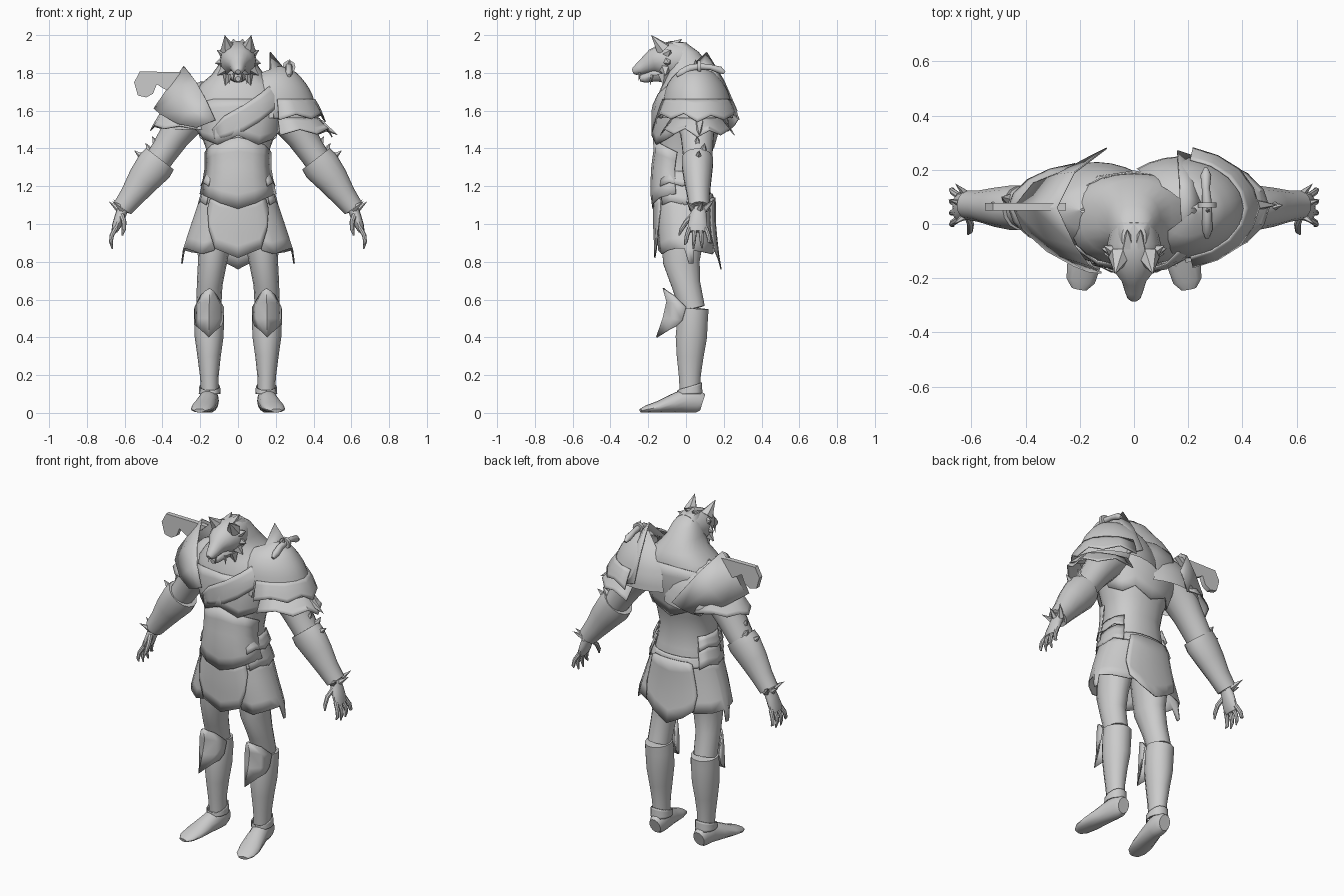
import bpy, bmesh, math
from mathutils import Vector as V

grey = bpy.data.materials.new("plain grey")
grey.diffuse_color = (0.6, 0.6, 0.6, 1)


def make(name, verts, faces, mirror=False, thick=0, angle=40):
    me = bpy.data.meshes.new(name)
    me.from_pydata([tuple(v) for v in verts], [], faces)
    bm = bmesh.new()
    bm.from_mesh(me)
    bmesh.ops.recalc_face_normals(bm, faces=bm.faces)
    bm.to_mesh(me)
    bm.free()
    me.materials.append(grey)
    ob = bpy.data.objects.new(name, me)
    bpy.context.collection.objects.link(ob)
    bpy.ops.object.select_all(action='DESELECT')
    ob.select_set(True)
    bpy.context.view_layer.objects.active = ob
    bpy.ops.object.shade_smooth_by_angle(angle=math.radians(angle))
    if thick:
        m = ob.modifiers.new("thickness", 'SOLIDIFY')
        m.thickness = thick
        m.offset = 0
    if mirror:
        m = ob.modifiers.new("mirror", 'MIRROR')
    return ob


def grid(name, rows, closed=False, caps=False, **kw):
    """Skin between rows of points of equal length."""
    n = len(rows[0])
    faces = [(r * n + i, r * n + (i + 1) % n, (r + 1) * n + (i + 1) % n, (r + 1) * n + i)
             for r in range(len(rows) - 1) for i in range(n if closed else n - 1)]
    if caps:
        faces += [tuple(range(n)), tuple(range((len(rows) - 1) * n, len(rows) * n))]
    return make(name, [p for row in rows for p in row], faces, **kw)


def tube(name, secs, side=(0, 1, 0), n=14, **kw):
    """Sections (x, y, z, radius across, radius along side) swept along their centres."""
    side, rows = V(side), []
    for i, s in enumerate(secs):
        t = V(secs[min(i + 1, len(secs) - 1)][:3]) - V(secs[max(i - 1, 0)][:3])
        u = t.cross(side).normalized()
        v = u.cross(t).normalized()
        rows.append([V(s[:3]) + u * s[3] * math.cos(k * math.tau / n) + v * s[4] * math.sin(k * math.tau / n)
                     for k in range(n)])
    return grid(name, rows, True, True, **kw)


def spike(name, base, tip, r, n=5, **kw):
    b, t = V(base), V(tip)
    d = (t - b).normalized()
    u = d.orthogonal().normalized()
    v = d.cross(u)
    ring = [b + r * (u * math.cos(k * math.tau / n) + v * math.sin(k * math.tau / n)) for k in range(n)]
    return make(name, ring + [t], [(k, (k + 1) % n, n) for k in range(n)] + [tuple(range(n))], **kw)


def point(prof, z, deg, off=0):
    """Point on a profile of (z, cx, cy, rx, ry[, squareness]); 0 degrees faces front, 90 faces +x."""
    z0 = min(max(z, prof[0][0]), prof[-1][0])
    for a, b in zip(prof, prof[1:]):
        if z0 <= b[0]:
            break
    f = (z0 - a[0]) / (b[0] - a[0])
    cx, cy, rx, ry = [p + (q - p) * f for p, q in zip(a[1:5], b[1:5])]
    power = a[5] if len(a) > 5 else .86
    s, c = math.sin(math.radians(deg)), math.cos(math.radians(deg))
    sup = lambda w: math.copysign(abs(w) ** power, w)
    return V((cx + (rx + off) * sup(s), cy - (ry + off) * sup(c), z))


def shell(name, prof, n=24, **kw):
    return grid(name, [[point(prof, p[0], k * 360 / n) for k in range(n)] for p in prof], True, True, **kw)


def wrap(name, prof, cols, off=.012, flare=0, rows=5, **kw):
    """Plate hugging a profile; columns are (degrees, top z, bottom z)."""
    kw.setdefault("thick", .006)
    return grid(name, [[point(prof, t + (b - t) * r / rows, a, off + flare * r / rows) for a, t, b in cols]
                       for r in range(rows + 1)], **kw)


# torso with the thick neck and humped back
body = [(1.05, 0, 0, .185, .14), (1.12, 0, -.01, .185, .15), (1.2, 0, -.02, .17, .145), (1.3, 0, -.025, .16, .14),
        (1.4, 0, -.01, .17, .145), (1.5, 0, 0, .205, .165), (1.6, 0, .01, .235, .175), (1.68, 0, .02, .24, .17),
        (1.74, 0, .03, .2, .155), (1.79, 0, .03, .14, .135), (1.85, 0, .005, .098, .11),
        (1.91, 0, -.02, .077, .088), (1.96, 0, -.05, .045, .05)]
shell("torso", body)

# chest, sash, belly and back armour
wrap("chest_plate", body, [(-85, 1.56, 1.5), (-60, 1.64, 1.45), (-30, 1.66, 1.42), (0, 1.66, 1.47),
                           (30, 1.66, 1.42), (60, 1.64, 1.45), (85, 1.56, 1.5)], .004, .014)
wrap("chest_sash", body, [(-35, 1.5, 1.45), (-15, 1.57, 1.46), (5, 1.63, 1.49), (25, 1.69, 1.54),
                          (45, 1.73, 1.6), (65, 1.74, 1.65)], .015)
wrap("belly_plate", body, [(-80, 1.38, 1.16), (-45, 1.42, 1.14), (-22, 1.44, 1.11), (0, 1.46, 1.08),
                           (22, 1.44, 1.11), (45, 1.42, 1.14), (80, 1.38, 1.16)], .01, .016)
wrap("back_plate", body, [(95, 1.6, 1.46), (125, 1.7, 1.42), (150, 1.72, 1.45), (180, 1.73, 1.4),
                          (210, 1.72, 1.45), (235, 1.7, 1.42), (265, 1.6, 1.46)], .004, .006)
for k, (top, bot) in enumerate([(1.28, 1.2), (1.22, 1.1)]):
    wrap("hip_guard_%d" % (k + 1), body, [(a, top, bot + .02 * (i % 2))
         for i, a in enumerate((50, 70, 90, 110, 130))], .006, .02, 3, mirror=True)
wrap("belt", body, [(a, 1.16, 1.09 + .02 * abs(math.sin(math.radians(a)))) for a in range(45, 316, 15)], .006, .008)

# skirt panels
skirt = [(.74, 0, .01, .305, .165), (.86, 0, 0, .29, .155), (1.0, 0, -.01, .245, .152), (1.16, 0, -.01, .19, .15)]
wrap("front_flap", skirt, [(-42, 1.13, 1.08), (-32, 1.14, .97), (-21, 1.14, .87), (0, 1.14, .82),
                           (21, 1.14, .87), (32, 1.14, .97), (42, 1.13, 1.08)], .01)
wrap("back_flap", skirt, [(145, 1.13, .95), (152, 1.14, .86), (165, 1.14, .81), (180, 1.14, .76),
                          (195, 1.14, .81), (208, 1.14, .86), (215, 1.13, .95)], .014)
wrap("side_panel", skirt, [(22, 1.15, .86), (38, 1.15, .84), (55, 1.15, .86), (72, 1.15, .87), (88, 1.15, .87),
                           (92, 1.15, .79), (99, 1.15, .79), (102, 1.15, .86), (125, 1.15, .85),
                           (150, 1.15, .84), (168, 1.15, .86)], .0, mirror=True)

# legs, boots and knee guards
tube("leg", [(.105, 0, 1.1, .095, .12), (.125, -.015, .95, .095, .115), (.135, -.025, .8, .077, .1),
             (.15, 0, .68, .068, .078), (.155, .035, .55, .066, .068)], mirror=True)
tube("boot", [(.155, .04, .555, .077, .082), (.153, .035, .5, .08, .083), (.153, .028, .4, .076, .085),
              (.153, .022, .3, .062, .073), (.152, .02, .2, .05, .06), (.15, .02, .12, .046, .055)], mirror=True)
wrap("boot_cuff", [(.1, .15, .02, .053, .062), (.15, .15, .02, .05, .06)],
     [(a, .14 - .02 * math.cos(math.radians(a)), .1) for a in range(0, 361, 30)], .002, mirror=True)
tube("foot", [(.148, .088, .055, .036, .046), (.148, .06, .064, .047, .064), (.153, 0, .066, .05, .066),
              (.168, -.07, .05, .056, .049), (.185, -.15, .031, .062, .03), (.197, -.21, .02, .053, .019),
              (.203, -.24, .012, .028, .01)], side=(0, 0, 1), mirror=True)
grid("knee_guard", [[(.115, -.06, .62), (.13, -.1, .645), (.15, -.12, .66), (.175, -.1, .645), (.195, -.06, .62)],
                    [(.078, .0, .56), (.1, -.07, .58), (.152, -.1, .59), (.205, -.07, .58), (.227, .0, .56)],
                    [(.08, -.02, .49), (.1, -.075, .5), (.154, -.12, .5), (.205, -.075, .5), (.225, -.02, .49)],
                    [(.09, -.05, .46), (.115, -.09, .44), (.155, -.155, .4), (.195, -.09, .44), (.22, -.05, .46)]],
     mirror=True, thick=.008)

# arms, bracers and hands
tube("arm", [(.17, .05, 1.64, .1, .11), (.27, .055, 1.56, .1, .105), (.34, .06, 1.46, .082, .088),
             (.4, .062, 1.37, .073, .08), (.46, .062, 1.28, .07, .07), (.61, .07, 1.08, .04, .042)], mirror=True)
tube("bracer", [(.413, .06, 1.345, .092, .084), (.44, .06, 1.31, .1, .084), (.5, .062, 1.235, .086, .074),
                (.56, .066, 1.15, .066, .06), (.61, .07, 1.085, .055, .055)], mirror=True)
for k, (b, t) in enumerate([((.41, .06, 1.38), (.455, .06, 1.465)), ((.46, .06, 1.32), (.55, .07, 1.39)),
                            ((.44, .08, 1.34), (.49, .1, 1.43)), ((.62, .07, 1.07), (.685, .09, 1.12)),
                            ((.61, .1, 1.08), (.66, .15, 1.13)), ((.61, .04, 1.08), (.665, .0, 1.12))]):
    spike("bracer_fin_%d" % (k + 1), b, t, .045 if k < 3 else .022, mirror=True)
tube("palm", [(.605, .07, 1.09, .03, .036), (.625, .065, 1.04, .028, .045), (.643, .06, .99, .024, .052),
              (.655, .06, .96, .016, .046)], mirror=True)
for k in range(4):
    y, low = .02 + .028 * k, (.89, .868, .872, .9)[k]
    s = (k - 1.5) * .014
    tube("finger_%d" % (k + 1), [(.646, y, .98, .013, .013), (.668, y + s * .7, .94, .012, .012),
         (.673, y + s, .905, .01, .01), (.665, y + s * 1.3, low, .004, .004)], n=8, mirror=True)
tube("thumb", [(.617, .04, 1.05, .015, .017), (.603, .0, 1.01, .013, .013), (.605, -.025, .97, .011, .011),
               (.612, -.037, .94, .004, .004)], n=8, mirror=True)

# shoulder domes, open below and pointed outward, with layered jagged fringes
pad = [(1.55, .17, .06, .258, .19, 1.05), (1.62, .17, .06, .246, .187, 1.05), (1.7, .17, .055, .218, .17, 1.05),
       (1.76, .18, .05, .17, .14, 1.05), (1.81, .2, .05, .1, .09, 1.05), (1.835, .22, .05, .01, .01, 1.05)]
flip = lambda prof: [(p[0], -p[1], *p[2:]) for p in prof]
low = [(z - .04, cx, cy, rx - .01, ry - .07, s) for z, cx, cy, rx, ry, s in pad[:4]]
right = [(z - .08, cx + .03, cy, rx - .005, ry - .02, s) for z, cx, cy, rx, ry, s in flip(pad)]
wrap("left_shoulder_dome", pad, [(a, 1.835, 1.56) for a in range(-40, 221, 13)], 0, rows=9, thick=0)
wrap("right_shoulder_dome", right, [(a, 1.755, 1.5) for a in range(-220, 41, 13)], 0, rows=9, thick=0)
jag = [.0, .03, .005, .035, -.01, .025, .0, .03, .0]
wrap("left_upper_fringe", pad, [(10 + 20 * i, 1.66, 1.55 + j) for i, j in enumerate(jag)], .004, .03)
wrap("left_lower_fringe", low, [(10 + 20 * i, 1.56, 1.47 + j) for i, j in enumerate(jag)], .02, .06)
wrap("right_fringe", flip(low), [(-10 - 20 * i, 1.6, 1.5 + j * .6) for i, j in enumerate(jag)], .0, .045)
spike("left_fringe_point", (.43, .07, 1.53), (.53, .07, 1.47), .03)

# upright collar on the left shoulder, with a bone clasp
grid("left_collar", [[(.19, -.14, 1.56), (.18, -.08, 1.74), (.17, .11, 1.91), (.165, .2, 1.76), (.16, .27, 1.6)],
                     [(.24, -.13, 1.56), (.24, -.06, 1.74), (.245, .08, 1.82), (.24, .17, 1.74), (.25, .24, 1.56)]],
     thick=.006)
tube("bone_clasp", [(.265, .205, 1.8, .008, .008), (.265, .18, 1.815, .02, .02), (.265, .13, 1.83, .015, .015),
                    (.27, .07, 1.835, .018, .018), (.27, .02, 1.825, .018, .02), (.27, -.02, 1.8, .02, .024),
                    (.27, -.05, 1.785, .008, .01)], side=(0, 0, 1), n=10)
tube("clasp_ring", [(.27, .08, 1.832, .034, .034), (.27, .06, 1.832, .034, .034)], side=(0, 0, 1), n=10)
spike("clasp_spike", (.27, .05, 1.83), (.275, .05, 1.875), .014)

# flared plate and scrolled horn on the right shoulder
grid("right_flared_plate",
     [[(-.12, -.18, 1.55), (-.17, -.15, 1.66), (-.22, -.08, 1.75), (-.285, .06, 1.835), (-.22, .19, 1.74), (-.1, .28, 1.56)],
      [(-.17, -.175, 1.53), (-.25, -.125, 1.6), (-.33, -.05, 1.68), (-.37, .06, 1.72), (-.29, .18, 1.65), (-.15, .255, 1.52)],
      [(-.22, -.155, 1.51), (-.32, -.1, 1.53), (-.41, -.02, 1.58), (-.445, .06, 1.61), (-.37, .15, 1.56), (-.2, .22, 1.49)]],
     thick=.006)
outline = [(-.25, 1.8), (-.33, 1.805), (-.52, 1.807), (-.55, 1.75), (-.53, 1.68), (-.485, 1.67), (-.45, 1.69),
           (-.43, 1.74), (-.4, 1.72), (-.36, 1.7)]
m = len(outline)
make("shoulder_horn", [(x, y, z) for y in (.05, .078) for x, z in outline],
     [tuple(range(m)), tuple(range(m, 2 * m))] + [(i, (i + 1) % m, m + (i + 1) % m, m + i) for i in range(m)])

# wolf head
tube("head", [(0, .01, 1.87, .08, .09), (0, -.07, 1.865, .098, .105), (0, -.13, 1.865, .093, .09),
              (0, -.175, 1.86, .073, .066), (0, -.205, 1.842, .047, .05), (0, -.245, 1.822, .035, .034),
              (0, -.272, 1.81, .025, .022), (0, -.282, 1.806, .013, .012)], side=(0, 0, 1), n=16)
tube("jaw", [(0, -.08, 1.8, .068, .055), (0, -.17, 1.788, .046, .036), (0, -.22, 1.772, .028, .026),
             (0, -.245, 1.768, .014, .014)], side=(0, 0, 1), n=10)
spike("ear", (.053, -.12, 1.925), (.07, -.185, 2.0), .042, 6, mirror=True)
spike("upper_fang", (.022, -.245, 1.8), (.024, -.25, 1.755), .007, mirror=True)
spike("lower_fang", (.042, -.18, 1.79), (.048, -.19, 1.735), .01, mirror=True)
for k, (b, t) in enumerate([((.07, -.1, 1.9), (.112, -.08, 1.92)), ((.075, -.1, 1.86), (.122, -.09, 1.85)),
                            ((.07, -.11, 1.82), (.112, -.11, 1.785)), ((.05, -.12, 1.79), (.068, -.12, 1.73)),
                            ((.02, -.08, 1.94), (.025, -.02, 1.98))]):
    spike("mane_tuft_%d" % (k + 1), b, t, .032, mirror=True)
